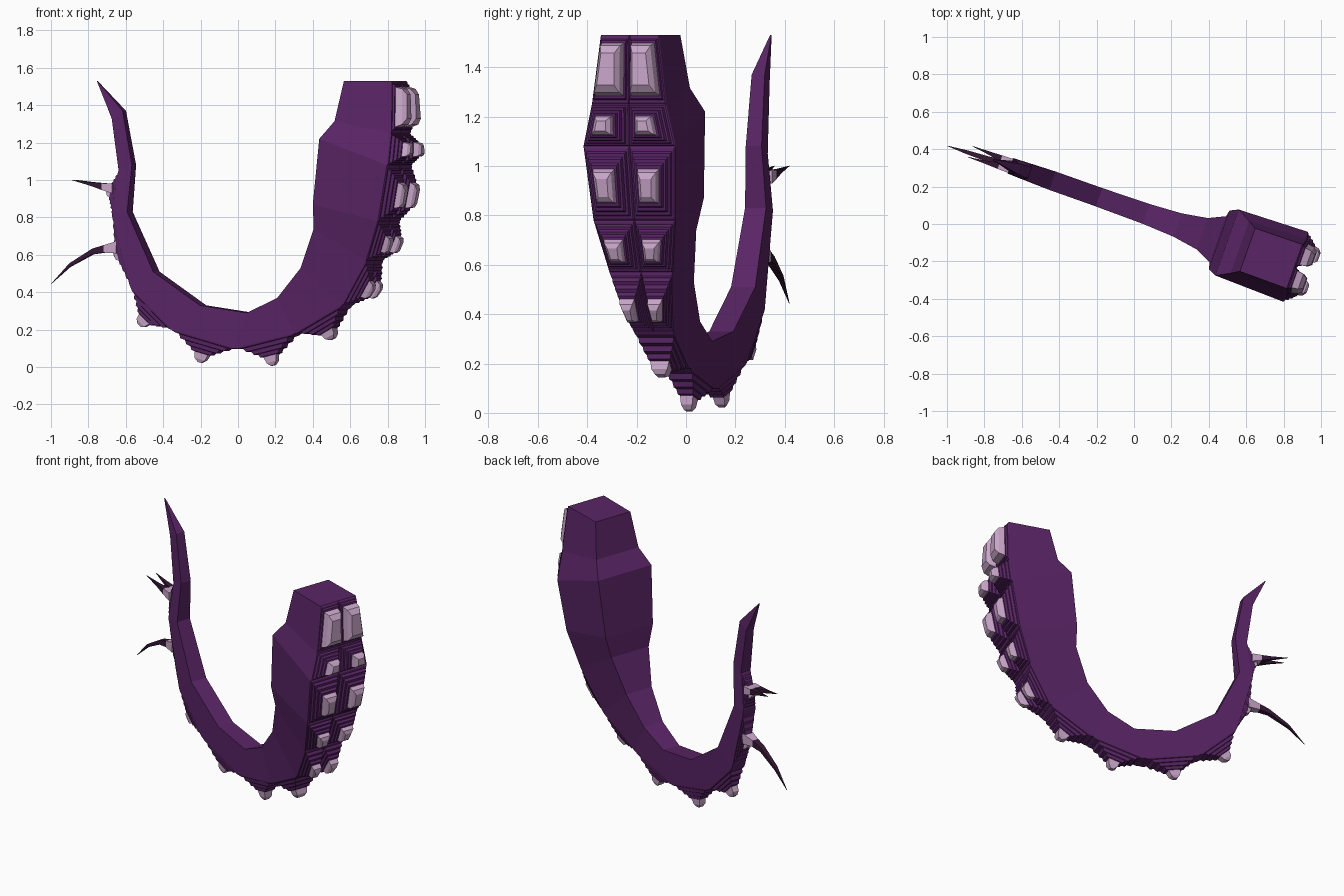
import bpy
import bmesh
import math
from mathutils import Vector

cube = bpy.data.objects.get("Cube")
if cube:
    bpy.data.objects.remove(cube)


def material(name, rgb):
    mat = bpy.data.materials.new(name)
    mat.use_nodes = True
    mat.diffuse_color = (*rgb, 1)
    mat.node_tree.nodes["Principled BSDF"].inputs["Base Color"].default_value = (*rgb, 1)
    return mat


PURPLE, PALE, DARK = range(3)
materials = [
    material("purple skin", (0.1, 0.018, 0.13)),
    material("pale sucker", (0.58, 0.38, 0.58)),
    material("dark thorn", (0.035, 0.009, 0.035)),
]


def finish(name, bm):
    """Turn a bmesh into an object lying in the tentacle's turned plane."""
    bmesh.ops.recalc_face_normals(bm, faces=bm.faces)
    mesh = bpy.data.meshes.new(name)
    bm.to_mesh(mesh)
    bm.free()
    for mat in materials:
        mesh.materials.append(mat)
    obj = bpy.data.objects.new(name, mesh)
    bpy.context.collection.objects.link(obj)
    obj.rotation_euler.z = math.radians(-19.5)
    obj.location.y = 0.077
    return obj


def loft(bm, rings, mats):
    """Skin four-cornered rings and close both ends."""
    loops = [[bm.verts.new(p) for p in ring] for ring in rings]
    bm.faces.new(loops[0]).material_index = mats[0]
    bm.faces.new(loops[-1]).material_index = mats[-1]
    for a, b, mat in zip(loops, loops[1:], mats):
        for i in range(4):
            j = (i + 1) % 4
            bm.faces.new((a[i], a[j], b[j], b[i])).material_index = mat


# Stations along the arm: outer x, z, half width, then inner x, z, half width
stations = [
    (0.91, 1.53, 0.125, 0.644, 1.53, 0.122),
    (0.92, 1.25, 0.16, 0.60, 1.315, 0.148),
    (0.915, 1.08, 0.198, 0.527, 1.22, 0.187),
    (0.855, 0.78, 0.176, 0.483, 0.87, 0.166),
    (0.775, 0.57, 0.136, 0.476, 0.74, 0.131),
    (0.62, 0.33, 0.087, 0.387, 0.53, 0.089),
    (0.34, 0.18, 0.06, 0.246, 0.37, 0.066),
    (0.0, 0.10, 0.052, 0.07, 0.29, 0.056),
    (-0.36, 0.20, 0.05, -0.198, 0.33, 0.052),
    (-0.59, 0.42, 0.048, -0.463, 0.51, 0.052),
    (-0.70, 0.82, 0.044, -0.613, 0.83, 0.045),
    (-0.665, 1.05, 0.034, -0.59, 1.08, 0.034),
    (-0.707, 1.33, 0.027, -0.645, 1.37, 0.028),
    (-0.80, 1.53, 0.003, -0.795, 1.528, 0.003),
]

# Arm
bm = bmesh.new()
rings = [[(ou, -ow, oz), (ou, ow, oz), (iu, iw, iz), (iu, -iw, iz)]
         for ou, oz, ow, iu, iz, iw in stations]
loft(bm, rings, [PURPLE] * len(rings))
finish("tentacle_arm", bm)

# Stepped sucker profile: share of cell size, share of height
steps = [(1, 0), (0.95, 0.06), (0.87, 0.08), (0.83, 0.24), (0.74, 0.26),
         (0.69, 0.42), (0.60, 0.44), (0.55, 0.58)]
tip = [(0.46, 0.6), (0.40, 0.86), (0.24, 1.0)]
big_steps = [(1, 0), (0.95, 0.08), (0.88, 0.1), (0.84, 0.25)]
big_tip = [(0.76, 0.27), (0.68, 0.72), (0.46, 1.0)]


def sucker(bm, corners, height, power, big):
    """Raise a stepped stud on a four-cornered cell of the outer side."""
    centre = sum(corners, Vector()) / 4
    across = (corners[1] - corners[0] + corners[2] - corners[3]) / 2
    along = (corners[3] - corners[0] + corners[2] - corners[1]) / 2
    normal = across.cross(along).normalized()
    if normal.dot(centre - Vector((0.1, 0, 0.9))) < 0:
        normal.negate()
    base, top = (big_steps, big_tip) if big else (steps, tip)
    levels = base + top
    layers = []
    for size, lift in levels:
        layer = []
        for c, (sx, sy) in zip(corners, ((-1, -1), (1, -1), (1, 1), (-1, 1))):
            # the cell tapers, so blend from its corners to a plain rectangle
            box = centre + across * sx * 0.5 * size + along * sy * 0.5 * size ** power
            skew = c - centre - across * sx * 0.5 - along * sy * 0.5
            layer.append(box + skew * size + normal * height * lift)
        layers.append(layer)
    loft(bm, layers, [PURPLE] * len(base) + [PALE] * len(top))


# Suckers: columns, height and lengthwise narrowing for each cell
cells = [(2, 0.08, 1), (2, 0.10, 1), (2, 0.10, 1), (2, 0.085, 1.1), (2, 0.10, 1.3),
         (1, 0.12, 1.8), (1, 0.135, 2), (1, 0.13, 2), (1, 0.12, 1.8),
         (1, 0.06, 2), (1, 0.06, 1.6)]
bm = bmesh.new()
for index, (columns, height, power) in enumerate(cells):
    (au, az, aw), (bu, bz, bw) = stations[index][:3], stations[index + 1][:3]
    for col in range(columns):
        lo, hi = 2 * col / columns - 1, 2 * (col + 1) / columns - 1
        corners = [Vector((au, lo * aw, az)), Vector((au, hi * aw, az)),
                   Vector((bu, hi * bw, bz)), Vector((bu, lo * bw, bz))]
        sucker(bm, corners, height, power, index == 0)
finish("suckers", bm)


def thorn(bm, path, side, spread):
    """Four-sided tapering spike along (x, z, radius) points."""
    layers = []
    for i, (u, z, r) in enumerate(path):
        v = side + spread * i
        layers.append([(u, v - r, z - r), (u, v + r, z - r),
                       (u, v + r, z + r), (u, v - r, z + r)])
    loft(bm, layers, [PALE] + [DARK] * (len(path) - 1))


# Thorns growing from the suckers near the tip
bm = bmesh.new()
thorn(bm, [(-0.68, 0.64, 0.032), (-0.755, 0.632, 0.02), (-0.82, 0.618, 0.015),
           (-0.95, 0.545, 0.01), (-1.055, 0.445, 0.001)], 0, -0.003)
for side in (-1, 1):
    thorn(bm, [(-0.70, 0.955, 0.026), (-0.76, 0.965, 0.018),
               (-0.83, 0.98, 0.009), (-0.93, 1.0, 0.001)], side * 0.014, side * 0.006)
finish("thorns", bm)
